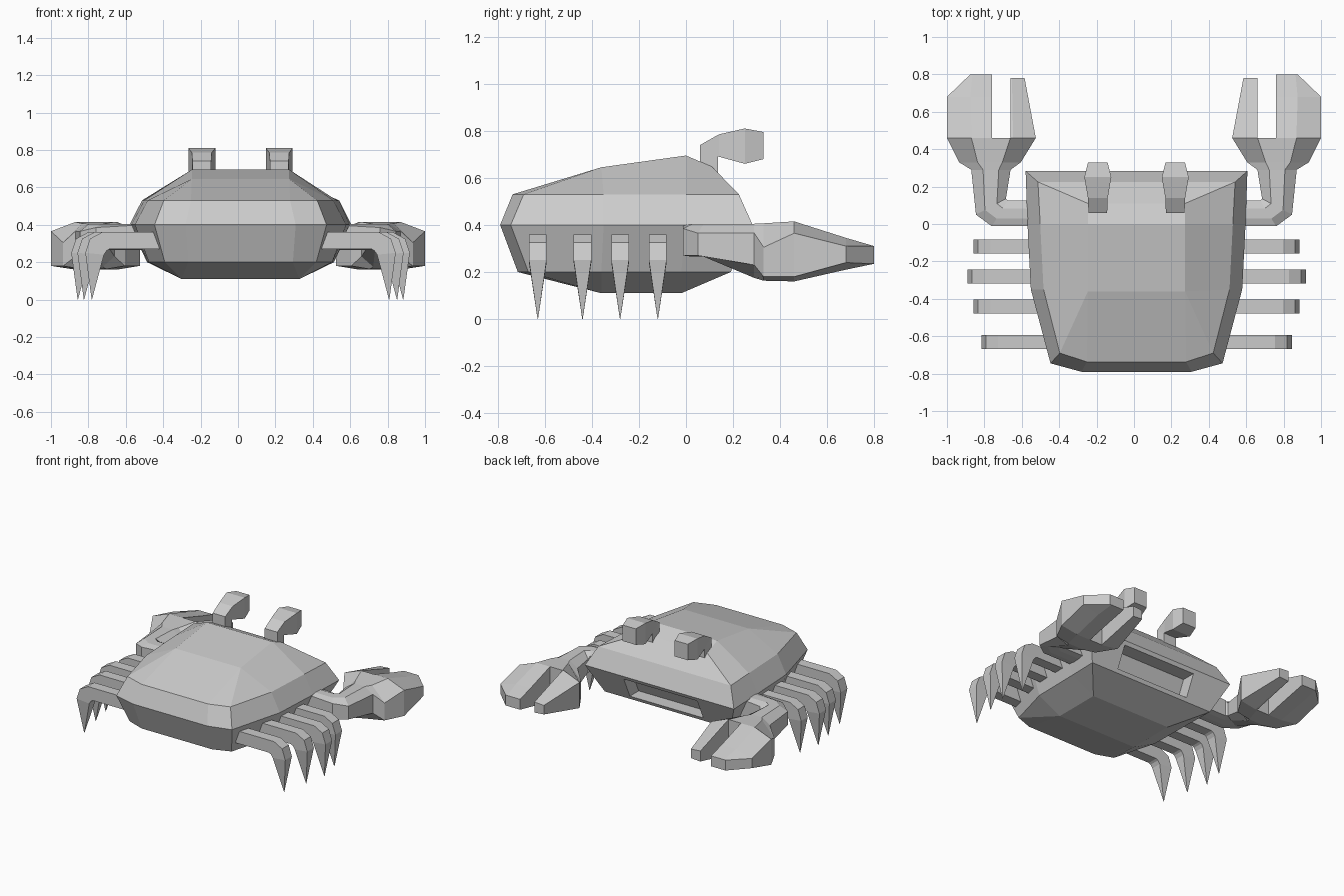
import bpy
import bmesh
from mathutils import Vector

if "Cube" in bpy.data.objects:
    bpy.data.objects.remove(bpy.data.objects["Cube"])

CX = 0.0135  # centre line of shell, legs and eyes

shell_mat = bpy.data.materials.new("shell grey")
shell_mat.diffuse_color = (0.6, 0.6, 0.6, 1)
shell_mat.use_nodes = True
shell_mat.node_tree.nodes["Principled BSDF"].inputs["Base Color"].default_value = shell_mat.diffuse_color


def finish(name, bm):
    bmesh.ops.remove_doubles(bm, verts=bm.verts, dist=0.0005)
    bmesh.ops.recalc_face_normals(bm, faces=bm.faces)
    mesh = bpy.data.meshes.new(name)
    bm.to_mesh(mesh)
    bm.free()
    mesh.materials.append(shell_mat)
    obj = bpy.data.objects.new(name, mesh)
    bpy.context.collection.objects.link(obj)
    return obj


def skin(bm, rings, cap=True):
    """Join closed loops of equal length with quads."""
    loops = [[bm.verts.new(p) for p in r] for r in rings]
    n = len(loops[0])
    for a, b in zip(loops, loops[1:]):
        for i in range(n):
            j = (i + 1) % n
            bm.faces.new((a[i], a[j], b[j], b[i]))
    if cap:
        bm.faces.new(loops[0])
        bm.faces.new(loops[-1])
    return loops


def loft(name, rings, side, centre):
    """Loft a right-hand part; side -1 mirrors it."""
    bm = bmesh.new()
    skin(bm, [[(centre + side * x, y, z) for x, y, z in r] for r in rings])
    return finish(name, bm)


# Shell: half rings from front middle, around the side, to back middle
def full_ring(half):
    right = [(CX + x, y, z) for x, y, z in half]
    left = [(CX - x, y, z) for x, y, z in reversed(half)]
    return right + left


def level(z, pts):
    return [(x, y, z) for x, y in pts]


t1, t2, t3 = (0.26, -0.36, 0.645), (0.26, 0, 0.695), (0.26, 0.11, 0.648)
b1, b2 = (0.315, -0.36, 0.11), (0.315, -0.02, 0.11)
halves = [
    [b1, b1, b1, b2, b2, b2],
    level(0.20, [(0.28, -0.715), (0.405, -0.67), (0.49, -0.36),
                 (0.495, -0.02), (0.5, 0.19), (0.32, 0.19)]),
    level(0.40, [(0.295, -0.79), (0.46, -0.745), (0.565, -0.35),
                 (0.583, 0), (0.593, 0.283), (0.32, 0.283)]),
    level(0.53, [(0.265, -0.737), (0.41, -0.69), (0.497, -0.35),
                 (0.515, 0), (0.527, 0.225), (0.30, 0.225)]),
    [t1, t1, t1, t2, t3, t3],
]
bm = bmesh.new()
loops = skin(bm, [full_ring(h) for h in halves], cap=False)
for ring in (loops[0], loops[-1]):
    for i in range(5):
        bm.faces.new((ring[i], ring[i + 1], ring[10 - i], ring[11 - i]))
bmesh.ops.remove_doubles(bm, verts=bm.verts, dist=0.0005)
bmesh.ops.dissolve_degenerate(bm, edges=bm.edges, dist=0.0005)
bmesh.ops.recalc_face_normals(bm, faces=bm.faces)
# Mouth slot recessed into the lower face on the +y side
mouth = min(bm.faces, key=lambda f: (f.calc_center_median()
                                     - Vector((CX, 0.236, 0.3))).length)
bmesh.ops.inset_individual(bm, faces=[mouth], thickness=0.04)
ext = bmesh.ops.extrude_discrete_faces(bm, faces=[mouth])["faces"]
bmesh.ops.translate(bm, verts=ext[0].verts, vec=(0, -0.1, 0))
finish("shell", bm)


def oct_section(inner, outer, edge_z, mid_z, f1=0.3, f2=0.7):
    """Chamfered cross-section between an inner and an outer plan point."""
    a, b = Vector(inner), Vector(outer)
    m1, m2 = a.lerp(b, f1), a.lerp(b, f2)
    (el, eh), (ml, mh) = edge_z, mid_z
    return [(*a, el), (*m1, ml), (*m2, ml), (*b, el),
            (*b, eh), (*m2, mh), (*m1, mh), (*a, eh)]


# Claw arm and palm
arm = [
    oct_section((0.50, 0.125), (0.50, -0.012), (0.27, 0.40), (0.265, 0.405)),
    oct_section((0.675, 0.125), (0.76, -0.012), (0.27, 0.385), (0.265, 0.405)),
    oct_section((0.685, 0.135), (0.845, 0.05), (0.27, 0.365), (0.265, 0.405)),
    oct_section((0.66, 0.29), (0.87, 0.29), (0.23, 0.365), (0.175, 0.405)),
    oct_section((0.605, 0.33), (0.935, 0.33), (0.18, 0.305), (0.163, 0.407)),
    oct_section((0.525, 0.46), (1.0, 0.46), (0.18, 0.365), (0.16, 0.415),
                0.285, 0.725),
]
# Large outer finger, flat on its inner side
big_finger = [
    oct_section((0.76, 0.46), (1.0, 0.46), (0.18, 0.365), (0.16, 0.415), 0, 0.45),
    oct_section((0.76, 0.68), (1.0, 0.68), (0.24, 0.31), (0.21, 0.345), 0, 0.48),
    oct_section((0.76, 0.80), (0.875, 0.80), (0.235, 0.31), (0.235, 0.31), 0, 0.9),
]
# Slim inner finger, flat on its outer side
small_finger = [
    oct_section((0.525, 0.46), (0.66, 0.46), (0.18, 0.365), (0.16, 0.415), 0.9, 1),
    oct_section((0.585, 0.78), (0.66, 0.78), (0.24, 0.305), (0.235, 0.31), 0.9, 1),
]


# Each leg: outer and inner outline pairs, ending in a point
def leg_rings(out, y, w=0.0375):
    pairs = [((0.40, 0.36), (0.40, 0.27)),
             ((out - 0.09, 0.36), (out - 0.13, 0.27)),
             ((out - 0.025, 0.325), (out - 0.115, 0.262)),
             ((out, 0.25), (out - 0.10, 0.24)),
             ((out - 0.034, 0.0), (out - 0.036, 0.0))]
    rings = []
    for i, (o, n) in enumerate(pairs):
        h = 0.001 if i == 4 else w
        rings.append([(o[0], y - h, o[1]), (o[0], y + h, o[1]),
                      (n[0], y + h, n[1]), (n[0], y - h, n[1])])
    return rings


# Eye stalk: (upper yz, lower yz, half width)
eye = [((0.06, 0.60), (0.135, 0.56), 0.05),
       ((0.06, 0.74), (0.135, 0.69), 0.05),
       ((0.14, 0.785), (0.14, 0.69), 0.053),
       ((0.25, 0.81), (0.25, 0.66), 0.072),
       ((0.33, 0.795), (0.33, 0.68), 0.052)]
eye_rings = [[(0.207 - w, *u), (0.207 + w, *u), (0.207 + w, *l), (0.207 - w, *l)]
             for u, l, w in eye]

# Paired parts
for side, tag in ((1, "right"), (-1, "left")):
    loft("claw_arm_" + tag, arm, side, 0)
    loft("claw_outer_finger_" + tag, big_finger, side, 0)
    loft("claw_inner_finger_" + tag, small_finger, side, 0)
    loft("eye_stalk_" + tag, eye_rings, side, CX)
    for k, (out, y) in enumerate(((0.872, -0.12), (0.905, -0.28),
                                  (0.872, -0.44), (0.83, -0.63))):
        loft(f"leg_{k + 1}_{tag}", leg_rings(out, y), side, CX)
